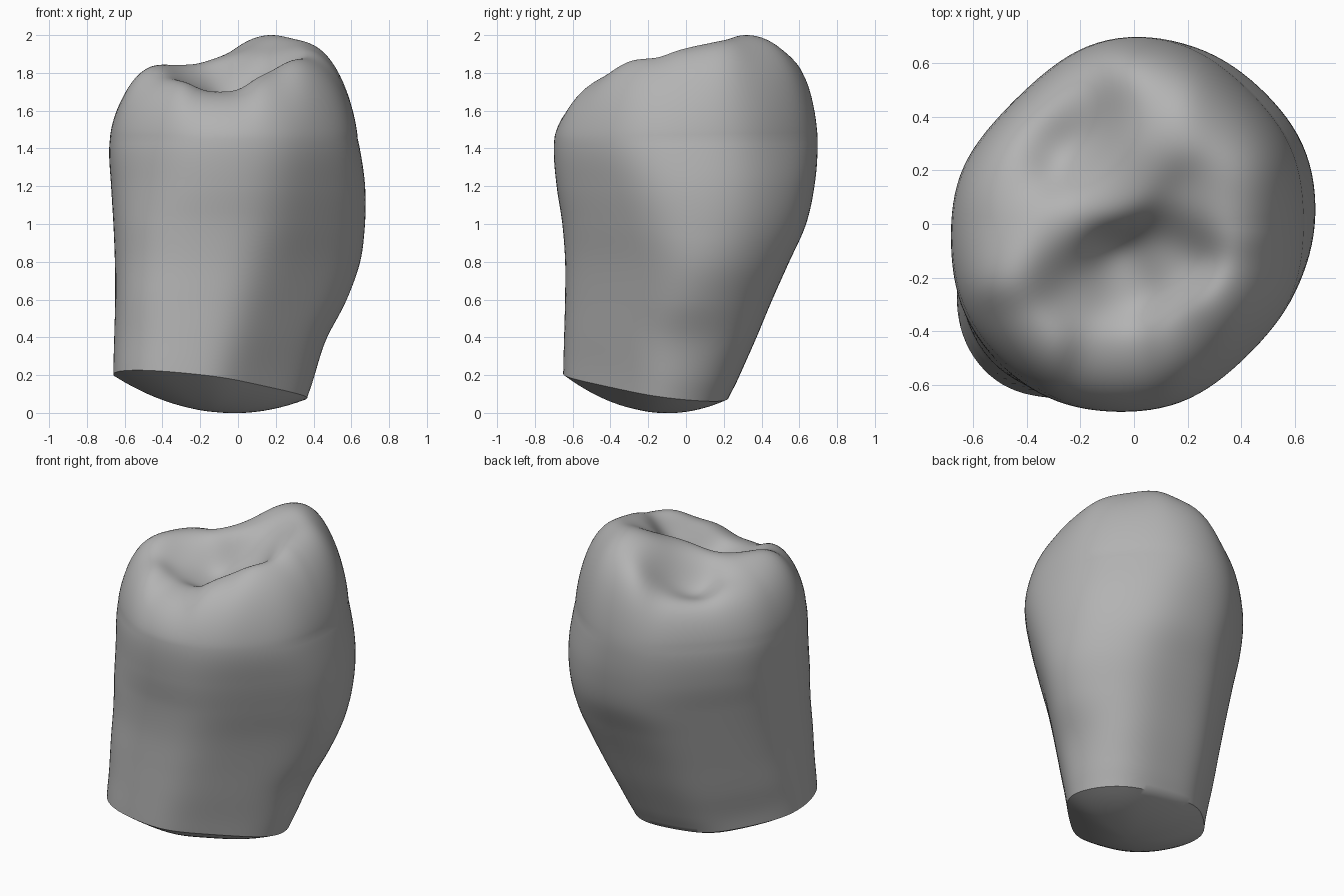
import bpy, bmesh, math

cube = bpy.data.objects.get("Cube")
if cube:
    bpy.data.objects.remove(cube, do_unlink=True)

SEG, WALL, TOP, CAP = 112, 48, 52, 12
SHOULDER = 1.45
STEP = math.pi / 4

# Reach of the wall in eight directions, counter-clockwise from +x, by height
PROFILE = [
    (.0, .34, .26, .19, .37, .66, .785, .65, .385),
    (.2, .40, .35, .28, .395, .66, .78, .65, .41),
    (.4, .465, .45, .37, .445, .655, .765, .645, .445),
    (.6, .57, .545, .455, .49, .65, .755, .64, .48),
    (.8, .645, .63, .545, .535, .652, .74, .64, .52),
    (1.0, .672, .68, .635, .58, .66, .735, .655, .57),
    (1.2, .673, .69, .68, .625, .672, .725, .685, .615),
    (1.4, .645, .665, .697, .64, .682, .715, .70, .645),
    (1.6, .60, .625, .69, .61, .66, .68, .68, .635),
]

# Chewing surface: cusps, ridges and pits as x, y, height
RELIEF = [
    (-.42, -.15, 1.88), (-.30, -.02, 1.84), (-.12, .13, 1.87),
    (.06, .30, 1.99), (.20, .35, 2.02), (.34, .20, 2.0),
    (.02, .60, 1.94), (.42, -.25, 1.91), (.36, .03, 1.96),
    (-.05, -.20, 1.62), (.15, -.10, 1.72), (-.24, -.22, 1.70),
    (-.08, -.50, 1.71), (.20, -.45, 1.80), (-.40, -.42, 1.80),
    (-.24, .28, 1.62), (-.45, .20, 1.77), (-.36, .43, 1.75),
    (-.55, .00, 1.78), (.20, .10, 1.88), (.35, .42, 1.95),
    (.36, -.38, 1.92), (.02, .45, 1.95), (-.20, .52, 1.76),
    (-.14, .40, 1.70), (-.02, .20, 1.92),
]


def cubic(a, b, c, d, t):
    return b + .5 * t * (c - a + t * (2*a - 5*b + 4*c - d + t * (3*(b - c) + d - a)))


def reach(z, direction):
    last = len(PROFILE) - 1
    i = min(max(int(z / .2), 0), last - 1)
    vals = [PROFILE[min(max(i + k, 0), last)][direction + 1] for k in (-1, 0, 1, 2)]
    return cubic(*vals, z / .2 - i)


def cut_plane(x, y):
    return .145 - .10 * (x + .145) - .12 * (y + .215)


def outline(t):
    # Smooth rounded octagon that touches the eight reaches of a slanted level
    goal = []
    for i in range(8):
        a = i * STEP
        low = cut_plane(-.145 + .45 * math.cos(a), -.215 + .42 * math.sin(a))
        goal.append(reach(low * (1 - t) + SHOULDER * t, i))
    cx, cy = (goal[0] - goal[4]) / 2, (goal[2] - goal[6]) / 2
    goal = [g - cx * math.cos(i * STEP) - cy * math.sin(i * STEP) for i, g in enumerate(goal)]
    size = list(goal)
    angles = [math.tau * k / SEG for k in range(SEG)]
    for attempt in range(4):
        pts = []
        for a in angles:
            total = sum(max(math.cos(a - i * STEP) / s, 0) ** 9 for i, s in enumerate(size))
            r = total ** (-1 / 9)
            pts.append((r * math.cos(a), r * math.sin(a)))
        for i in range(8):
            c, s = math.cos(i * STEP), math.sin(i * STEP)
            size[i] *= goal[i] / max(x * c + y * s for x, y in pts)
    return [(cx + x, cy + y) for x, y in pts]


def relief(x, y):
    total = weight = 0
    for px, py, h in RELIEF:
        w = math.exp(-((x - px) ** 2 + (y - py) ** 2) / .02) + 1e-9
        total += w * h
        weight += w
    return total / weight


def edge_rounding(x, y, r):
    # Fuller at the back, softer on the +x side
    power = 5.3 - 1.6 * x + 4 * max(y, 0)
    return (1 - r ** power) ** .7


def shrink(ring, r):
    cx = (min(p[0] for p in ring) + max(p[0] for p in ring)) / 2
    cy = (min(p[1] for p in ring) + max(p[1] for p in ring)) / 2
    return [(cx + (x - cx) * r, cy + (y - cy) * r) for x, y in ring]


rings = []

# Rounded cut end of the root, from its middle to the rim
rim = outline(0)
for j in range(1, CAP):
    r = j / CAP
    rings.append([(x, y, cut_plane(x, y) - .133 * (1 - r * r)) for x, y in shrink(rim, r)])

# Side wall from the slanted rim to the shoulder
for j in range(WALL + 1):
    t = j / WALL
    rings.append([(x, y, cut_plane(*foot) * (1 - t) + SHOULDER * t)
                  for (x, y), foot in zip(outline(t), rim)])

# Rounded crown edge and chewing surface
edge = outline(1)
crown = []
for j in range(1, TOP):
    r = 1 - (j / TOP) ** 1.5
    crown.append([(x, y, (relief(x, y) - SHOULDER) * edge_rounding(x, y, r))
                  for x, y in shrink(edge, r)])
gain = (2 - SHOULDER) / max(p[2] for ring in crown for p in ring)
rings += [[(x, y, SHOULDER + h * gain) for x, y, h in ring] for ring in crown]

# Join the rings into one closed skin
bm = bmesh.new()
loops = [[bm.verts.new(p) for p in ring] for ring in rings]
for low, high in zip(loops, loops[1:]):
    for k in range(SEG):
        n = (k + 1) % SEG
        bm.faces.new((low[k], low[n], high[n], high[k]))
for loop, flip in ((loops[0], True), (loops[-1], False)):
    mid = [sum(v.co[i] for v in loop) / SEG for i in range(3)]
    centre = bm.verts.new(mid)
    for k in range(SEG):
        tri = (loop[k], loop[(k + 1) % SEG], centre)
        bm.faces.new(tri[::-1] if flip else tri)
bmesh.ops.recalc_face_normals(bm, faces=bm.faces)

mesh = bpy.data.meshes.new("tooth")
bm.to_mesh(mesh)
bm.free()
tooth = bpy.data.objects.new("tooth", mesh)
bpy.context.collection.objects.link(tooth)

# Plain grey colour
grey = bpy.data.materials.new("plain_grey")
grey.use_nodes = True
colour = (.45, .45, .45, 1)
grey.diffuse_color = colour
grey.node_tree.nodes["Principled BSDF"].inputs["Base Color"].default_value = colour
mesh.materials.append(grey)

# Smooth skin with a crisp cut rim
bpy.ops.object.select_all(action='DESELECT')
tooth.select_set(True)
bpy.context.view_layer.objects.active = tooth
bpy.ops.object.shade_smooth_by_angle(angle=math.radians(40))
